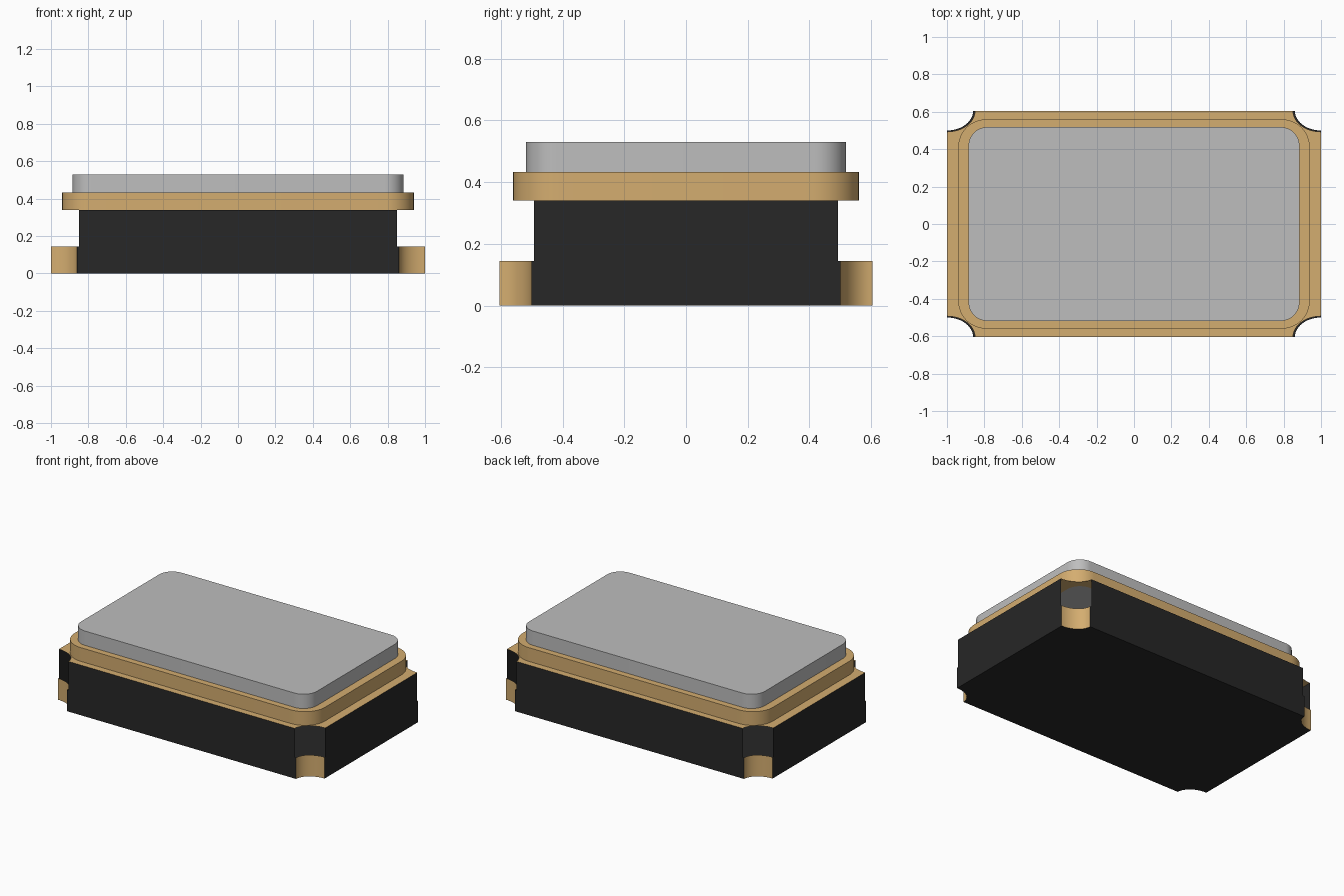
import bpy, bmesh, math

cube = bpy.data.objects.get("Cube")
if cube:
    bpy.data.objects.remove(cube, do_unlink=True)

HX, HY = 1.0, 0.605              # half footprint
Z_PAD, Z_BODY, Z_RING, Z_LID = 0.145, 0.34, 0.433, 0.53
N = 12                           # segments per corner
SIGNS = [(1, 1), (-1, 1), (-1, -1), (1, -1)]


def material(name, rgb):
    m = bpy.data.materials.new(name)
    m.use_nodes = True
    m.diffuse_color = (*rgb, 1)
    m.node_tree.nodes["Principled BSDF"].inputs["Base Color"].default_value = (*rgb, 1)
    return m


black = material("black ceramic", (0.02, 0.02, 0.02))
gold = material("gold plating", (0.658, 0.418, 0.162))
grey = material("grey metal", (0.515, 0.515, 0.515))


def notched(rx, ry):
    """Counter-clockwise rectangle with a concave bite out of each corner."""
    pts = []
    for q, (sx, sy) in enumerate(SIGNS):
        for i in range(N + 1):
            a = math.radians(90 * (q - 1 - i / N))
            pts.append((sx * HX + rx * math.cos(a), sy * HY + ry * math.sin(a)))
    return pts


def rounded(hx, hy, r):
    """Counter-clockwise rectangle with rounded corners."""
    pts = []
    for q, (sx, sy) in enumerate(SIGNS):
        for i in range(N + 1):
            a = math.radians(90 * (q + i / N))
            pts.append((sx * (hx - r) + r * math.cos(a), sy * (hy - r) + r * math.sin(a)))
    return pts


def loop(bm, pts, z):
    return [bm.verts.new((x, y, z)) for x, y in pts]


def skin(bm, low, high, keep=lambda i: True, mat=lambda i: 0):
    """Quads between two matching loops, facing outward."""
    n = len(low)
    for i in range(n):
        if keep(i):
            j = (i + 1) % n
            bm.faces.new((low[i], low[j], high[j], high[i])).material_index = mat(i)


def finish(bm, name, *mats):
    me = bpy.data.meshes.new(name)
    bm.to_mesh(me)
    bm.free()
    ob = bpy.data.objects.new(name, me)
    bpy.context.collection.objects.link(ob)
    for m in mats:
        me.materials.append(m)
    bpy.ops.object.select_all(action='DESELECT')
    ob.select_set(True)
    bpy.context.view_layer.objects.active = ob
    bpy.ops.object.shade_smooth_by_angle(angle=math.radians(35))
    return ob


def straight(i):
    return i % (N + 1) == N


pad_line = notched(0.14, 0.105)
body_line = notched(0.15, 0.112)
ring_line = rounded(0.94, 0.56, 0.15)
lid_line = rounded(0.885, 0.518, 0.1)

# Hollow base: floor, straight walls, gold plated lower corner notches, open above them
bm = bmesh.new()
floor = loop(bm, pad_line, 0)
pad_top = loop(bm, pad_line, Z_PAD)
bm.faces.new(floor[::-1])
skin(bm, floor, pad_top, mat=lambda i: 0 if straight(i) else 1)
skin(bm, loop(bm, body_line, Z_PAD), loop(bm, body_line, Z_BODY), keep=straight)
bmesh.ops.delete(bm, geom=[v for v in bm.verts if not v.link_faces], context='VERTS')
finish(bm, "base_body", black, gold)

# Gold rim plate on top of the walls, open under the lid
bm = bmesh.new()
edges = []
for pts in (body_line, lid_line):
    vs = loop(bm, pts, Z_BODY)
    edges += [bm.edges.new((vs[i - 1], vs[i])) for i in range(len(vs))]
bmesh.ops.triangle_fill(bm, use_beauty=True, edges=edges, normal=(0, 0, 1))
for f in bm.faces:
    f.normal_update()
    if f.normal.z < 0:
        f.normal_flip()
finish(bm, "rim_plate", gold)

# Seal ring: outer wall and flat top around the lid
bm = bmesh.new()
ring_top = loop(bm, ring_line, Z_RING)
skin(bm, loop(bm, ring_line, Z_BODY), ring_top)
skin(bm, ring_top, loop(bm, lid_line, Z_RING))
finish(bm, "seal_ring", gold)

# Metal lid
bm = bmesh.new()
lid_low = loop(bm, lid_line, Z_BODY)
lid_top = loop(bm, lid_line, Z_LID)
skin(bm, lid_low, lid_top)
bm.faces.new(lid_top)
bm.faces.new(lid_low[::-1])
finish(bm, "lid", grey)
